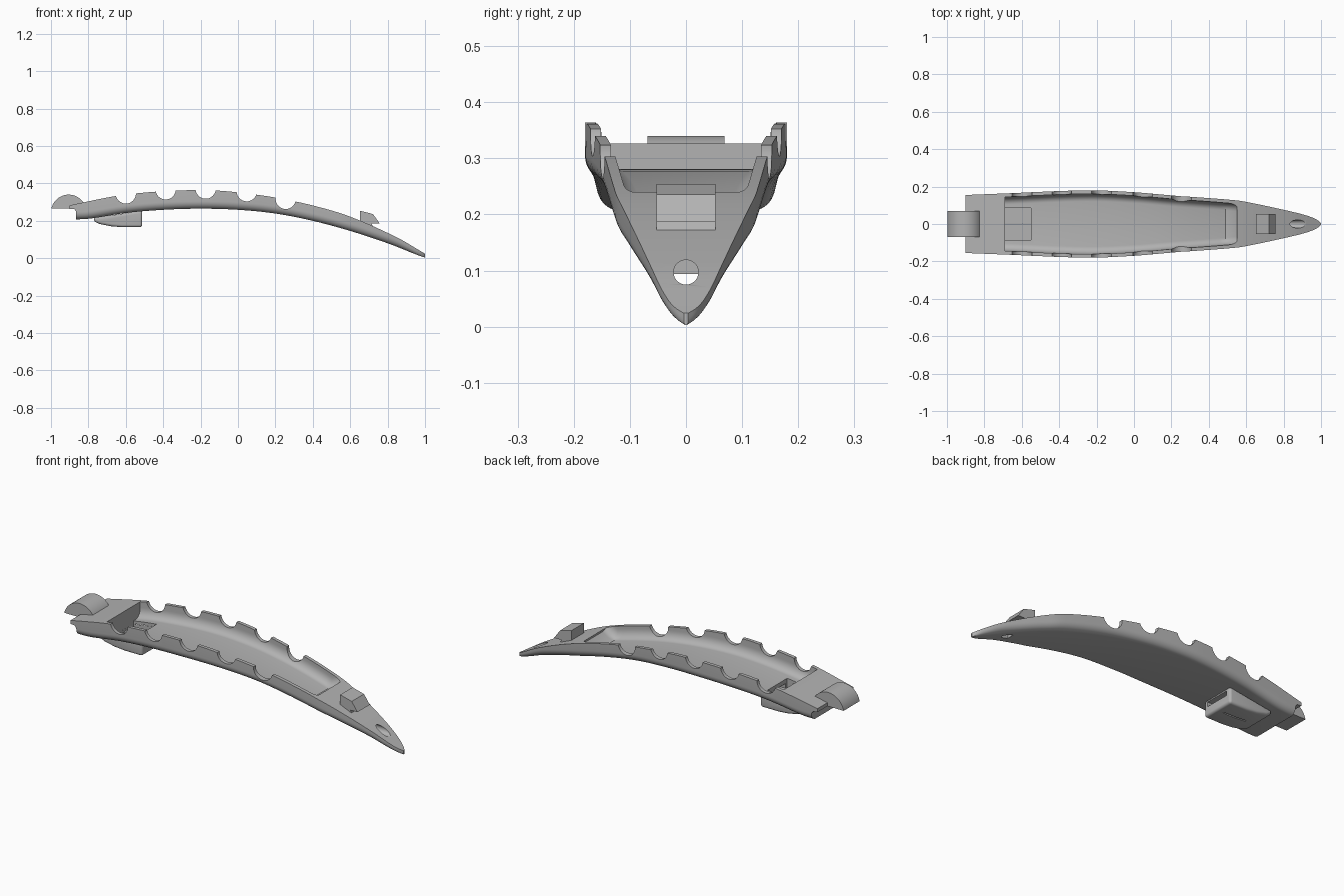
import bpy, bmesh, math

if "Cube" in bpy.data.objects:
    bpy.data.objects.remove(bpy.data.objects["Cube"])

grey = bpy.data.materials.new("plain grey")
grey.use_nodes = True
grey.diffuse_color = (0.45, 0.45, 0.45, 1)
grey.node_tree.nodes["Principled BSDF"].inputs["Base Color"].default_value = (0.45, 0.45, 0.45, 1)


def spline(keys, x):
    """Smooth curve through (x, value) keys."""
    def slope(i):
        a, b = keys[max(i - 1, 0)], keys[min(i + 1, len(keys) - 1)]
        return (b[1] - a[1]) / (b[0] - a[0])
    i = 0
    while i < len(keys) - 2 and x > keys[i + 1][0]:
        i += 1
    (x0, v0), (x1, v1) = keys[i], keys[i + 1]
    h = x1 - x0
    t = (x - x0) / h
    return ((2*t**3 - 3*t**2 + 1) * v0 + (t**3 - 2*t**2 + t) * h * slope(i)
            + (3*t**2 - 2*t**3) * v1 + (t**3 - t**2) * h * slope(i + 1))


# Body outline: half width, upper edge and underside along the length
WIDTH = [(-0.9, 0.155), (-0.7, 0.163), (-0.25, 0.18), (0, 0.17), (0.2, 0.153), (0.55, 0.126),
         (0.65, 0.108), (0.75, 0.087), (0.9, 0.052), (0.96, 0.032), (0.985, 0.018), (1, 0.004)]
TOP = [(-0.9, 0.283), (-0.65, 0.333), (-0.45, 0.355), (-0.25, 0.364), (-0.1, 0.361), (0.05, 0.346),
       (0.2, 0.324), (0.4, 0.282), (0.6, 0.222), (0.85, 0.111), (1, 0.024)]
BASE = [(-0.9, 0.207), (-0.8, 0.211), (-0.6, 0.242), (-0.4, 0.259), (-0.2, 0.265), (0, 0.259),
        (0.2, 0.239), (0.4, 0.2), (0.6, 0.146), (0.8, 0.08), (0.95, 0.021), (1, 0.003)]


def finish(name, bm):
    bmesh.ops.recalc_face_normals(bm, faces=bm.faces)
    mesh = bpy.data.meshes.new(name)
    bm.to_mesh(mesh)
    bm.free()
    mesh.materials.append(grey)
    obj = bpy.data.objects.new(name, mesh)
    bpy.context.collection.objects.link(obj)
    return obj


def loft(name, rings):
    bm = bmesh.new()
    loops = [[bm.verts.new(p) for p in ring] for ring in rings]
    for a, b in zip(loops, loops[1:]):
        for i in range(len(a)):
            j = (i + 1) % len(a)
            bm.faces.new((a[i], a[j], b[j], b[i]))
    bm.faces.new(loops[0])
    bm.faces.new(loops[-1])
    return finish(name, bm)


def prism(name, profile, y0, y1):
    """Side profile in x and z, extruded across y."""
    return loft(name, [[(x, y, z) for x, z in profile] for y in (y0, y1)])


def box(name, x0, x1, half, z0, z1):
    return prism(name, [(x0, z0), (x1, z0), (x1, z1), (x0, z1)], -half, half)


def circle(cx, cz, r, n=40):
    return [(cx + r * math.cos(math.tau * i / n), cz + r * math.sin(math.tau * i / n)) for i in range(n)]


def section(x, w, top, base, rx, rz, n=8):
    """U-shaped cross-section with rounded lower corners."""
    arc = [(w - rx + rx * math.cos(a), base + rz - rz * math.sin(a))
           for a in (math.pi / 2 * i / n for i in range(n + 1))]
    half = [(w, top)] + arc
    return [(x, y, z) for y, z in half] + [(x, -y, z) for y, z in reversed(half)]


def combine(target, other, operation):
    mod = target.modifiers.new("join", "BOOLEAN")
    mod.object, mod.operation, mod.solver = other, operation, "EXACT"
    bpy.context.view_layer.objects.active = target
    bpy.ops.object.modifier_apply(modifier=mod.name)
    bpy.data.objects.remove(other)


def smooth(obj, angle=32):
    bpy.ops.object.select_all(action="DESELECT")
    obj.select_set(True)
    bpy.context.view_layer.objects.active = obj
    bpy.ops.object.shade_smooth_by_angle(angle=math.radians(angle))


# Curved body, with stations packed closer towards the tip
rings = []
for i in range(73):
    x = -0.9 + 1.9 * math.sin(math.pi / 2 * i / 72)
    w, top, base = (spline(k, x) for k in (WIDTH, TOP, BASE))
    rings.append(section(x, w, top, base, min(0.035, w * 0.55), min(0.04, (top - base) * 0.75)))
body = loft("curved_body", rings)

# Long hollow with a sloping far end
rings = []
for i in range(41):
    x = -0.69 + 1.24 * i / 40
    rise = max(0, (x - 0.5) / 0.05)
    w, top, base = (spline(k, x) for k in (WIDTH, TOP, BASE))
    floor = base + 0.016 + rise * (top - base - 0.026)
    rings.append(section(x, w - 0.019, top + 0.04, floor, 0.04, min(0.05, top + 0.03 - floor)))
combine(body, loft("hollow_cutter", rings), "DIFFERENCE")

# Scalloped notches across both walls
for x, z in ((-0.6, 0.346), (-0.387, 0.368), (-0.173, 0.372), (0.047, 0.358), (0.255, 0.317)):
    combine(body, prism("notch_cutter", circle(x, z, 0.054), -0.3, 0.3), "DIFFERENCE")

# Step under the wide end
combine(body, prism("step_cutter", [(-0.95, 0.15), (-0.865, 0.15), (-0.865, 0.25), (-0.875, 0.262),
                                    (-0.95, 0.268)], -0.3, 0.3), "DIFFERENCE")

# Round eyelet through the tip, running lengthwise
ring = circle(0, 0.097, 0.022)
combine(body, loft("eyelet_cutter", [[(x, y, z) for y, z in ring] for x in (0.76, 0.96)]), "DIFFERENCE")

# Opening in the floor above the lower pocket
combine(body, box("opening_cutter", -0.69, -0.55, 0.085, 0.18, 0.29), "DIFFERENCE")

# Pocket below the floor, with rounded lower edges and an open inner end
pocket = prism("lower_pocket", [(-0.775, 0.216), (-0.765, 0.195), (-0.74, 0.183), (-0.68, 0.171),
                                (-0.62, 0.166), (-0.512, 0.166), (-0.512, 0.255), (-0.69, 0.228)],
               -0.095, 0.095)
bevel = pocket.modifiers.new("round", "BEVEL")
bevel.width, bevel.segments, bevel.limit_method = 0.014, 4, "ANGLE"
bevel.angle_limit = math.radians(50)
bpy.context.view_layer.objects.active = pocket
bpy.ops.object.modifier_apply(modifier=bevel.name)
combine(pocket, box("pocket_cutter", -0.69, -0.55, 0.085, 0.215, 0.3), "DIFFERENCE")
combine(pocket, box("mouth_cutter", -0.57, -0.48, 0.07, 0.215, 0.24), "DIFFERENCE")
combine(pocket, box("slit_cutter", -0.69, -0.55, 0.004, 0.1, 0.3), "DIFFERENCE")

# Half-round tab at the wide end
arc = [(-0.905 + 0.095 * math.cos(a), 0.245 + 0.095 * math.sin(a))
       for a in (math.radians(12 + 156 * i / 24) for i in range(25))]
tab = prism("round_tab", arc, -0.069, 0.069)

# Hooked catch near the tip
catch = prism("hook_catch", [(0.653, 0.19), (0.725, 0.155), (0.715, 0.187), (0.757, 0.187),
                             (0.722, 0.236), (0.653, 0.254)], -0.053, 0.053)

for part in (body, pocket, tab, catch):
    smooth(part)
